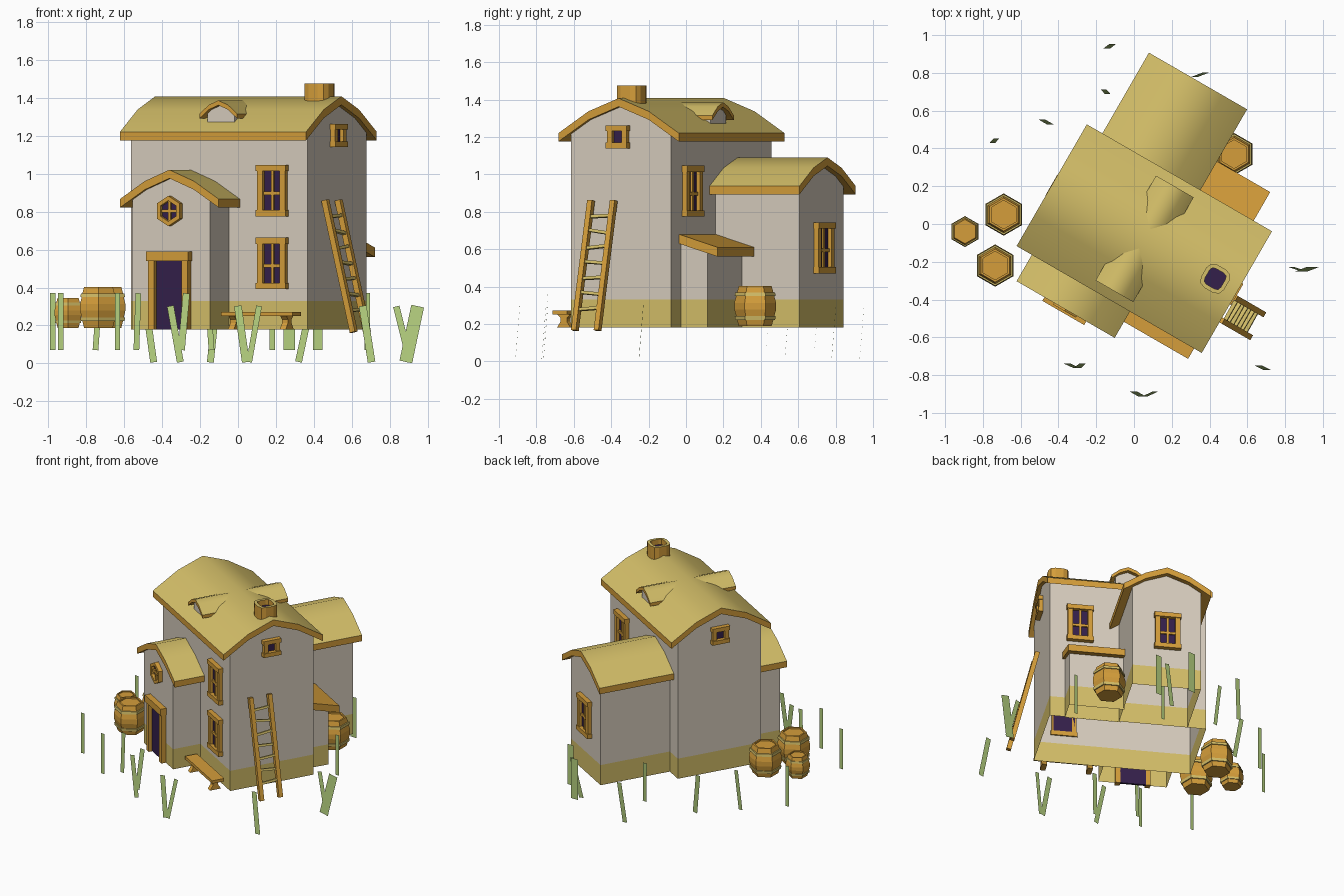
import bpy, bmesh, math
from mathutils import Matrix, Vector

if "Cube" in bpy.data.objects:
    bpy.data.objects.remove(bpy.data.objects["Cube"])

TURN = Matrix.Rotation(math.radians(-30), 4, 'Z')   # whole house is turned 30 degrees


def mat(name, rgb):
    m = bpy.data.materials.new(name)
    m.diffuse_color = (*rgb, 1)
    m.use_nodes = True
    m.node_tree.nodes["Principled BSDF"].inputs["Base Color"].default_value = m.diffuse_color
    return m


PLASTER = mat("plaster", (.68, .61, .51))
STRAW = mat("straw_yellow", (.66, .52, .14))
WOOD = mat("orange_wood", (.66, .34, .043))
DARK = mat("dark_purple", (.034, .014, .07))
GRASS = mat("grass_green", (.46, .63, .21))


def emit(name, bm, mats, turn=True, smooth=False, fix=True):
    if fix:
        bmesh.ops.recalc_face_normals(bm, faces=bm.faces[:])
    if turn:
        bm.transform(TURN)
    me = bpy.data.meshes.new(name)
    bm.to_mesh(me)
    bm.free()
    for m in mats:
        me.materials.append(m)
    ob = bpy.data.objects.new(name, me)
    bpy.context.collection.objects.link(ob)
    if smooth:
        bpy.ops.object.select_all(action='DESELECT')
        ob.select_set(True)
        bpy.context.view_layer.objects.active = ob
        bpy.ops.object.shade_smooth_by_angle(angle=math.radians(48))
    return ob


def box(bm, lo, hi, frame=Matrix(), mi=0):
    lo, hi = Vector(lo), Vector(hi)
    m = frame @ Matrix.Translation((lo + hi) / 2) @ Matrix.Diagonal((*(hi - lo), 1))
    vs = bmesh.ops.create_cube(bm, size=1, matrix=m)['verts']
    for f in {f for v in vs for f in v.link_faces}:
        f.material_index = mi


def wall_frame(origin, n):
    """Columns: sideways, outward, up."""
    n = Vector(n)
    s = n.cross(Vector((0, 0, 1)))
    m = Matrix((s, n, (0, 0, 1))).transposed().to_4x4()
    return Matrix.Translation(origin) @ m


def at(axis, a, b, z):
    return (b, a, z) if axis == 'u' else (a, b, z)


def arch(c, half, z):
    """Five-point arch from eave, shoulder and ridge heights."""
    return [(c - half, z[0]), (c - half / 2, z[1]), (c, z[2]), (c + half / 2, z[1]), (c + half, z[0])]


def roof(name, axis, top, b0, b1, t=.045, mats=(STRAW, WOOD)):
    bm = bmesh.new()
    g = [[[bm.verts.new(at(axis, a, b, z - d)) for a, z in top] for d in (0, t)] for b in (b0, b1)]
    for i in range(len(top) - 1):
        bm.faces.new((g[0][0][i], g[0][0][i+1], g[1][0][i+1], g[1][0][i]))
        bm.faces.new((g[0][1][i], g[0][1][i+1], g[1][1][i+1], g[1][1][i])).material_index = 1
        for e in (0, 1):
            bm.faces.new((g[e][0][i], g[e][0][i+1], g[e][1][i+1], g[e][1][i])).material_index = 1
    for i in (0, -1):
        bm.faces.new((g[0][0][i], g[0][1][i], g[1][1][i], g[1][0][i])).material_index = 1
    emit(name, bm, mats, smooth=True)


def walls(name, axis, top, b0, b1, open_end=None, base=.18, band=.33):
    """Shell with a shaped top, open below, with a coloured base band."""
    pts = [(top[0][0], base)] + top + [(top[-1][0], base)]
    bm = bmesh.new()
    r = [[bm.verts.new(at(axis, a, b, z)) for a, z in pts] for b in (b0, b1)]
    for i in range(len(pts) - 1):
        bm.faces.new((r[0][i], r[0][i+1], r[1][i+1], r[1][i]))
    for e in (0, 1):
        if e != open_end:
            bm.faces.new(r[e])
    bmesh.ops.bisect_plane(bm, geom=bm.verts[:] + bm.edges[:] + bm.faces[:],
                           plane_co=(0, 0, band), plane_no=(0, 0, 1))
    for f in bm.faces:
        f.material_index = int(f.calc_center_median().z < band)
    emit(name, bm, (PLASTER, STRAW))


def inside(top, half, drop=.022):
    """Roof profile narrowed to the wall width."""
    c, full = top[2][0], top[4][0] - top[2][0]
    k = (half - full / 2) / (full / 2)
    eave = top[3][1] + (top[4][1] - top[3][1]) * k
    return arch(c, half, (eave - drop, 0, 0))[:1] + [(a, z - drop) for a, z in top[1:4]] + [(c + half, eave - drop)]


# main house, back wing, front wing
main = arch(-.04, .372, (1.22, 1.337, 1.407))
back = arch(-.085, .3, (.938, 1.035, 1.09))
front = arch(-.087, .3, (.866, .96, 1.02))
roof("main_roof", 'u', main, -.48, .652)
roof("back_roof", 'v', back, .2, .825)
roof("front_roof", 'v', front, -.573, -.3)
walls("main_walls", 'u', inside(main, .31), -.448, .626)
walls("back_walls", 'v', inside(back, .235), .26, .787, 0)
walls("front_walls", 'v', inside(front, .235), -.553, -.34, 1)

# side lean-to with plank awning
walls("shed_walls", 'u', [(.26, .655), (.433, .605)], .14, .52, 0)
roof("shed_awning", 'u', [(.26, .682), (.507, .61)], .14, .54, .05, (WOOD, WOOD))

# dormers on both roof slopes
for tag, sgn in (("front", -1), ("back", 1)):
    prof = arch(.088, .115, (1.315, 1.362, 1.385))
    b = sorted((-.04 + sgn * .32, -.04 + sgn * .06))
    roof(tag + "_dormer_roof", 'v', prof, *b, t=.025)
    b = sorted((-.04 + sgn * .29, -.04 + sgn * .08))
    walls(tag + "_dormer_wall", 'v', inside(prof, .082, .012), *b, base=1.22, band=1.2)


# windows
def window(name, o, n, w, h, bar, cross=True):
    bm, F, d = bmesh.new(), wall_frame(o, n), .028
    x, z = w / 2, h / 2
    box(bm, (-x + bar/2, -.01, -z + bar/2), (x - bar/2, .006, z - bar/2), F, 1)
    for s in (-1, 1):
        box(bm, (-x, -.01, s*(z - bar/2) - bar/2), (x, d + .006, s*(z - bar/2) + bar/2), F)
        xc = s * (x - .006 - bar/2)
        box(bm, (xc - bar/2, -.01, -z + bar), (xc + bar/2, d, z - bar), F)
    if cross:
        box(bm, (-.008, 0, -z + bar), (.008, .016, z - bar), F)
        box(bm, (-x + bar, 0, -.022), (x - bar, .016, -.004), F)
    emit(name, bm, (WOOD, DARK))


for z in (.91, .527):
    window("front_window", (.419, -.35, z), (0, -1, 0), .183, .272, .033)
window("back_window", (.42, .27, .91), (0, 1, 0), .183, .272, .033)
window("wing_window", (-.09, .787, .607), (0, 1, 0), .183, .272, .033)
window("right_gable_window", (.626, -.05, 1.2), (1, 0, 0), .13, .122, .03, False)
window("left_gable_window", (-.448, -.04, 1.2), (-1, 0, 0), .13, .122, .03, False)

# hexagonal window above the door
bm = bmesh.new()
F = wall_frame((-.088, -.553, .803), (0, -1, 0))
bmesh.ops.create_cone(bm, cap_ends=True, segments=6, radius1=.08, radius2=.08, depth=.06,
                      matrix=F @ Matrix.Rotation(math.radians(-90), 4, 'X'))
bm.normal_update()
cap = min((f for f in bm.faces if len(f.verts) == 6), key=lambda f: f.calc_center_median().y)
bmesh.ops.inset_region(bm, faces=[cap], thickness=.025)
hole = bmesh.ops.extrude_discrete_faces(bm, faces=[cap])['faces'][0]
bmesh.ops.translate(bm, verts=hole.verts[:], vec=(0, .022, 0))
hole.material_index = 1
box(bm, (-.008, 0, -.055), (.008, .02, .055), F)
box(bm, (-.05, 0, -.008), (.05, .02, .008), F)
emit("hex_window", bm, (WOOD, DARK))

# door and its frame
bm = bmesh.new()
F = wall_frame((-.089, -.553, 0), (0, -1, 0))
box(bm, (-.09, -.01, .18), (.09, .006, .545), F, 1)
box(bm, (-.128, -.01, .54), (.128, .042, .59), F)
for s in (-1, 1):
    box(bm, (s*.103 - .018, -.01, .18), (s*.103 + .018, .033, .54), F)
emit("door", bm, (WOOD, DARK))

# chimney: rounded square with a hole
bm = bmesh.new()
box(bm, (.447, -.106, 1.3), (.587, .034, 1.475))
bmesh.ops.bevel(bm, geom=[e for e in bm.edges if abs(e.verts[0].co.z - e.verts[1].co.z) > .1],
                offset=.042, segments=2, profile=.5, affect='EDGES')
bm.normal_update()
cap = max(bm.faces, key=lambda f: f.calc_center_median().z)
ring = bmesh.ops.inset_region(bm, faces=[cap], thickness=.022)['faces']
for f in ring:
    f.material_index = 1
hole = bmesh.ops.extrude_discrete_faces(bm, faces=[cap])['faces'][0]
bmesh.ops.translate(bm, verts=hole.verts[:], vec=(0, 0, -.04))
hole.material_index = 2
emit("chimney", bm, (WOOD, STRAW, DARK))

# bench with waisted legs
bm = bmesh.new()
box(bm, (.17, -.475, .25), (.605, -.385, .272))
half = [(.042, .18), (.02, .212), (.02, .232), (.04, .252)]
prof = half + [(-a, z) for a, z in reversed(half)]
for u in (.23, .545):
    f = bm.faces.new([bm.verts.new((u - .018, -.43 + a, z)) for a, z in prof])
    new = bmesh.ops.extrude_face_region(bm, geom=[f])['geom']
    bmesh.ops.translate(bm, verts=[v for v in new if isinstance(v, bmesh.types.BMVert)], vec=(.036, 0, 0))
emit("bench", bm, (WOOD,))

# ladder leaning on the right gable
bm = bmesh.new()
foot, head = Vector((.825, -.14, .165)), Vector((.652, -.14, .86))
lean = Matrix.Translation(foot) @ Matrix.Rotation(math.atan2(head.x - foot.x, head.z - foot.z), 4, 'Y')
length = (head - foot).length
for s in (-1, 1):
    box(bm, (-.016, s*.07 - .015, 0), (.016, s*.07 + .015, length), lean)
for i in range(7):
    slant = Matrix.Rotation(math.radians((4, -5, 3, -4, 6, -8, 3)[i]), 4, 'X')
    rung = lean @ Matrix.Translation((0, 0, .12 + i * .085)) @ slant
    box(bm, (-.01, -.07, -.008), (.01, .07, .008), rung, 1)
emit("ladder", bm, (WOOD, STRAW))


# six-sided barrels with hoops
def barrel(name, x, y, r, h):
    prof = [(0, 0), (.78, 0), (.87, .16), (.95, .16), (.98, .25), (.91, .25), (1, .42), (1, .58), (.91, .75),
            (.98, .75), (.95, .84), (.87, .84), (.78, 1), (.67, 1), (.67, .95), (0, .95)]
    hoop = {2, 3, 4, 8, 9, 10}
    bm = bmesh.new()
    rings = [[bm.verts.new((x + p * r * math.cos(math.pi * (k / 3 + .5)),
                            y + p * r * math.sin(math.pi * (k / 3 + .5)), .188 + t * h)) for k in range(6)]
             for p, t in prof[1:-1]]
    for i in range(len(rings) - 1):
        for k in range(6):
            f = bm.faces.new((rings[i][k], rings[i][(k+1) % 6], rings[i+1][(k+1) % 6], rings[i+1][k]))
            f.material_index = int(i + 1 in hoop)
    bm.faces.new(rings[0])
    bm.faces.new(rings[-1])
    emit(name, bm, (WOOD, STRAW), turn=False)


for x, y, r, h in ((-.69, .05, .112, .215), (-.735, -.22, .112, .215), (-.895, -.04, .082, .158), (.53, .37, .112, .215)):
    barrel("barrel", x, y, r, h)

# grass blades: x, y, tilt in degrees, width
blades = [(-.975, .2, 0, .028), (-.933, -.5, 0, .028), (-.635, -.69, 0, .028), (-.53, -.6, 2, .03),
          (-.74, .44, 4, .03), (-.465, .54, -8, .036), (-.33, -.75, -10, .036), (-.285, -.75, 5, .036),
          (-.13, .94, 6, .036), (-.15, .7, -4, .03), (.02, -.9, -8, .04), (.085, -.9, 10, .03),
          (.18, .52, 0, .028), (.27, .93, 0, .06), (.35, .79, 12, .036), (.42, .76, 0, .05),
          (.68, -.76, -9, .04), (.68, .2, 0, .028), (.87, -.24, -14, .034), (.915, -.24, 12, .068)]
bm = bmesh.new()
for x, y, tilt, w in blades:
    z0 = 0.005 if abs(tilt) > 5 else .07
    m = Matrix.Translation((x, y, z0 + .15)) @ Matrix.Rotation(math.radians(tilt), 4, 'Y')
    lean = .012 if abs(tilt) > 3 else 0
    bm.faces.new([bm.verts.new(m @ Vector(p)) for p in
                  ((-w/2, -lean, -.15), (w/2, -lean, -.15), (w/2, lean, .15), (-w/2, lean, .15))])
emit("grass_blades", bm, (GRASS,), turn=False, fix=False)
